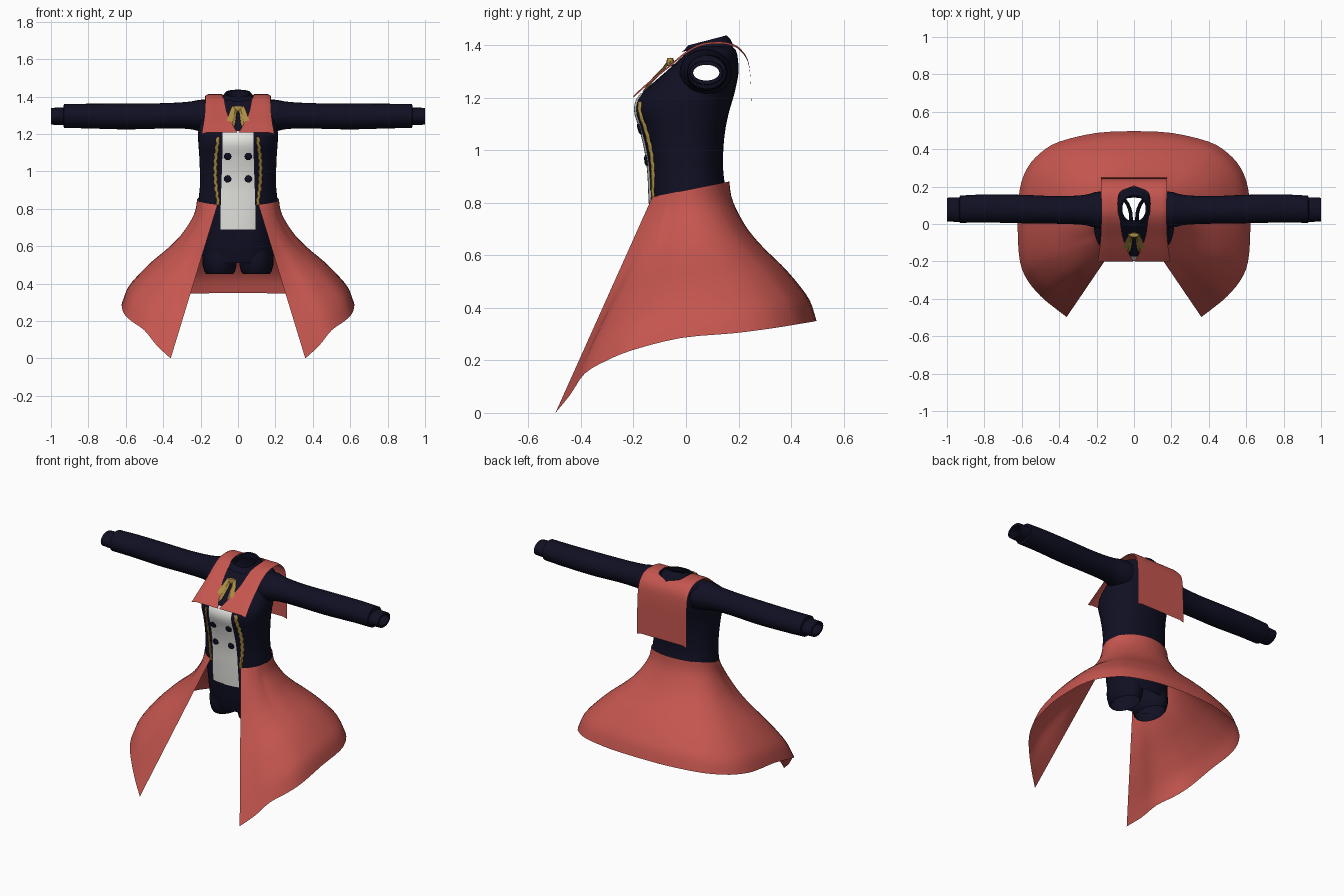
import bpy, math
from math import sin, cos, pi, radians

if "Cube" in bpy.data.objects:
    bpy.data.objects.remove(bpy.data.objects["Cube"])


def material(name, rgb):
    m = bpy.data.materials.new(name)
    m.diffuse_color = (*rgb, 1)
    m.use_nodes = True
    m.node_tree.nodes["Principled BSDF"].inputs["Base Color"].default_value = m.diffuse_color
    return m


RED = material("coral red", (0.56, 0.092, 0.078))
NAVY = material("dark navy", (0.005, 0.005, 0.017))
WHITE = material("off white", (0.78, 0.78, 0.75))
GOLD = material("gold", (0.42, 0.27, 0.06))


def build(name, rows, mat, closed=False, angle=50):
    """Skin a grid of point rows; closed joins the ends of each row."""
    n = len(rows[0])
    verts = [p for r in rows for p in r]
    faces = []
    for i in range(len(rows) - 1):
        for j in range(n if closed else n - 1):
            k = (j + 1) % n
            faces.append((i * n + j, i * n + k, (i + 1) * n + k, (i + 1) * n + j))
    me = bpy.data.meshes.new(name)
    me.from_pydata(verts, [], faces)
    me.materials.append(mat)
    ob = bpy.data.objects.new(name, me)
    bpy.context.collection.objects.link(ob)
    bpy.ops.object.select_all(action='DESELECT')
    ob.select_set(True)
    bpy.context.view_layer.objects.active = ob
    bpy.ops.object.mode_set(mode='EDIT')
    bpy.ops.mesh.select_all(action='SELECT')
    bpy.ops.mesh.remove_doubles(threshold=0.0002)
    bpy.ops.mesh.normals_make_consistent(inside=False)
    bpy.ops.object.mode_set(mode='OBJECT')
    bpy.ops.object.shade_smooth_by_angle(angle=radians(angle))
    return ob


def sample(keys, t):
    """Smooth interpolation of key tuples by their first value."""
    asc = sorted(keys)
    t = min(max(t, asc[0][0]), asc[-1][0])
    i = next(i for i in range(len(asc) - 1) if t <= asc[i + 1][0])
    a, b = asc[i], asc[i + 1]
    p, q = asc[max(i - 1, 0)], asc[min(i + 2, len(asc) - 1)]
    h = b[0] - a[0]
    s = (t - a[0]) / h
    out = []
    for k in range(1, len(a)):
        m0 = (b[k] - p[k]) / (b[0] - p[0]) * h
        m1 = (q[k] - a[k]) / (q[0] - a[0]) * h
        out.append((2*s**3 - 3*s*s + 1) * a[k] + (s**3 - 2*s*s + s) * m0
                   + (3*s*s - 2*s**3) * b[k] + (s**3 - s*s) * m1)
    return out


def spow(v, e):
    return math.copysign(abs(v) ** e, v)


def ring(z, w, yf, yb, n=48, x0=0, tilt=0, e=0.88):
    yc, d = (yf + yb) / 2, (yb - yf) / 2
    pts = []
    for i in range(n):
        a = 2 * pi * i / n
        y = d * spow(sin(a), e)
        pts.append((x0 + w * spow(cos(a), e), yc + y, z + tilt * y))
    return pts


# Bodice and hips: height, half width, front y, back y
BODY = [(0.51, .188, -.10, .165), (0.6, .195, -.12, .178), (0.7, .2, -.13, .172),
        (0.82, .212, -.137, .155), (0.92, .204, -.142, .142), (1.0, .204, -.153, .142),
        (1.08, .207, -.172, .15), (1.15, .212, -.192, .165), (1.2, .214, -.18, .18),
        (1.25, .207, -.132, .192), (1.3, .2, -.075, .2), (1.35, .19, -.02, .197),
        (1.38, .165, .012, .19), (1.395, .1, .02, .175)]
zs = [0.51 + (1.395 - 0.51) * i / 60 for i in range(61)]
body = build("bodice", [ring(z, *sample(BODY, z)) for z in zs], NAVY, True)

# Armholes, so the sleeves open into the bodice
import bmesh
bm = bmesh.new()
bm.from_mesh(body.data)
hole = [f for f in bm.faces if abs(f.calc_center_median().x) > .12 and math.hypot(
    f.calc_center_median().y - .077, f.calc_center_median().z - 1.297) < .062]
bmesh.ops.delete(bm, geom=hole, context='FACES')
bm.to_mesh(body.data)
bm.free()


def front(x, z):
    """Front surface y of the bodice."""
    w, yf, yb = sample(BODY, z)
    yc, d = (yf + yb) / 2, (yb - yf) / 2
    e = 2 / 0.88
    return yc - d * max(0, 1 - min(1, abs(x) / w) ** e) ** (1 / e)


# Standing neck band, higher at the back
build("neck_band", [ring(1.385, .098, -.02, .182, 32, 0, .1), ring(1.402, .08, -.008, .168, 32, 0, .25),
                    ring(1.418, .07, .008, .155, 32, 0, .26), ring(1.416, .062, .016, .147, 32, 0, .26),
                    ring(1.385, .066, .01, .15, 32, 0, .2)], NAVY, True)

# Sleeves: x, centre z, half height, centre y, half depth
SLEEVE = [(.15, 1.295, .088, .075, .1), (.2, 1.299, .085, .075, .097), (.26, 1.3, .073, .075, .081),
          (.4, 1.297, .068, .075, .074), (.6, 1.294, .069, .08, .076), (.8, 1.296, .066, .083, .075),
          (.93, 1.297, .064, .079, .073)]


def tube_ring(s, x, zc, rz, yc, ry, n=28):
    return [(s * x, yc + ry * cos(2*pi*i/n), zc + rz * sin(2*pi*i/n)) for i in range(n)]


for s, side in ((-1, "left"), (1, "right")):
    xs = [.15 + .78 * i / 26 for i in range(27)]
    rows = [tube_ring(s, x, *sample(SLEEVE, x)) for x in xs]
    rows.append(tube_ring(s, .935, 1.295, .045, .078, .062))
    build(side + "_sleeve", rows, NAVY, True)
    cuff = [(.92, .047, .066), (.965, .046, .065), (1.0, .045, .063), (1.0, .03, .051), (.93, .03, .05)]
    build(side + "_cuff", [tube_ring(s, x, 1.295, rz, .077, ry) for x, rz, ry in cuff], NAVY, True)
    # Short trouser legs
    legs = [(.59, .09, -.09, .15), (.54, .092, -.1, .16), (.5, .091, -.095, .16), (.465, .082, -.085, .15),
            (.452, .072, -.075, .14)]
    build(side + "_short_leg", [ring(z, w, a, b, 28, s * .098, 0, 1) for z, w, a, b in legs], NAVY, True)

# Open coat skirt: hem from the front tip round to the back centre
HEM = [(.36, -.497, 0), (.435, -.44, .07), (.5, -.385, .15), (.57, -.3, .2), (.61, -.2, .24),
       (.622, -.02, .285), (.612, .18, .303), (.57, .3, .318), (.5, .38, .33), (.4, .44, .34),
       (.2, .487, .348), (0, .497, .35)]
FLARE = [(0, 0), (.1, .02), (.2, .08), (.35, .22), (.48, .4), (.6, .6), (.72, .77), (.85, .92), (1, 1)]
hem_keys = [(i, *p) for i, p in enumerate(HEM)]


def skirt_column(u):
    hx, hy, hz = sample(hem_keys, u)
    a = pi - (pi - math.atan2(hx, -hy)) * 150 / 144
    wx, wy = .219 * sin(a), .008 - .157 * cos(a)
    wz = .82 + .2 * (wy + .14)
    blend = min(1, u / 4.0)
    col = []
    for i in range(21):
        g = i / 20
        f = g + (sample(FLARE, g)[0] - g) * blend
        col.append((wx + (hx - wx) * f, wy + (hy - wy) * f, wz + (hz - wz) * g))
    return col


half = [skirt_column(11 * i / 33) for i in range(34)]
mirror = [[(-x, y, z) for x, y, z in c] for c in reversed(half[:-1])]
build("coat_skirt", half + mirror, RED)

# Sailor collar: path position, y, z, inner x, outer x
COLLAR = [(0, -.2, 1.208, .004, .195), (1, -.14, 1.262, .035, .185), (2, -.07, 1.318, .06, .178),
          (3, 0, 1.375, .072, .175), (4, .06, 1.406, .084, .175), (5, .13, 1.413, .086, .175),
          (6, .175, 1.405, .07, .176), (7, .205, 1.388, 0, .176), (8, .235, 1.345, 0, .176),
          (9, .246, 1.27, 0, .177), (10, .249, 1.15, 0, .178), (11, .25, 1.025, 0, .178)]
for s, side in ((-1, "left"), (1, "right")):
    rows = []
    for i in range(45):
        y, z, xi, xo = sample(COLLAR, i / 4)
        xi = max(0, xi)
        rows.append([(s * (xi + (xo - xi) * j / 6), y, z - (.008 if j == 6 else 0)) for j in range(7)])
    build(side + "_sailor_collar", rows, RED)

# White front panel following the bodice
rows = []
for i in range(27):
    z = .69 + .525 * i / 26
    w = .088 + .006 * cos((z - .69) * 6)
    rows.append([(w * j / 6, front(w * j / 6, z) - .006, z) for j in range(-6, 7)])
build("front_panel", rows, WHITE)

for s, side in ((-1, "left"), (1, "right")):
    # Buttons as shallow domes
    for z, level in ((1.08, "upper"), (.96, "lower")):
        rows = []
        for r, d in ((.02, .004), (.019, .012), (.011, .015), (.0005, .0155)):
            rows.append([(s * .055 + r * cos(pi * k / 8), front(.055, z + r * sin(pi * k / 8)) - d,
                          z + r * sin(pi * k / 8)) for k in range(16)])
        build(f"{side}_{level}_button", rows, NAVY, True)

    # Gold wavy braid beside the panel
    rows = []
    for i in range(33):
        z = .82 + .365 * i / 32
        c = .104 + .016 * sin(pi * i / 32) + .003 * sin(i * 1.9)
        rows.append([(s * (c + dx), front(c + dx, z) - d, z)
                     for dx, d in ((-.009, .001), (-.006, .008), (.006, .009), (.01, .001))])
    build(side + "_gold_braid", rows, GOLD)

    # Bow tails with a centre ridge
    tail = [(1.345, -.06, .004, .03), (1.31, -.085, .008, .045), (1.27, -.125, .014, .058),
            (1.235, -.15, .022, .066)]
    rows = [[(s * xi, y, z - .008), (s * (xi * .6 + xo * .4), y - .016, z - .012),
             (s * (xi * .3 + xo * .7), y - .006, z), (s * xo, y, z + .008)] for z, y, xi, xo in tail]
    build(side + "_bow_tail", rows, GOLD, angle=25)

# Bow knot
build("bow_knot", [[(r * 1.3 * cos(pi * k / 6), -.06 + .6 * r * sin(pi * k / 6), z) for k in range(12)]
                   for z, r in ((1.318, .001), (1.322, .02), (1.338, .025), (1.35, .018), (1.352, .001))],
      GOLD, True)
